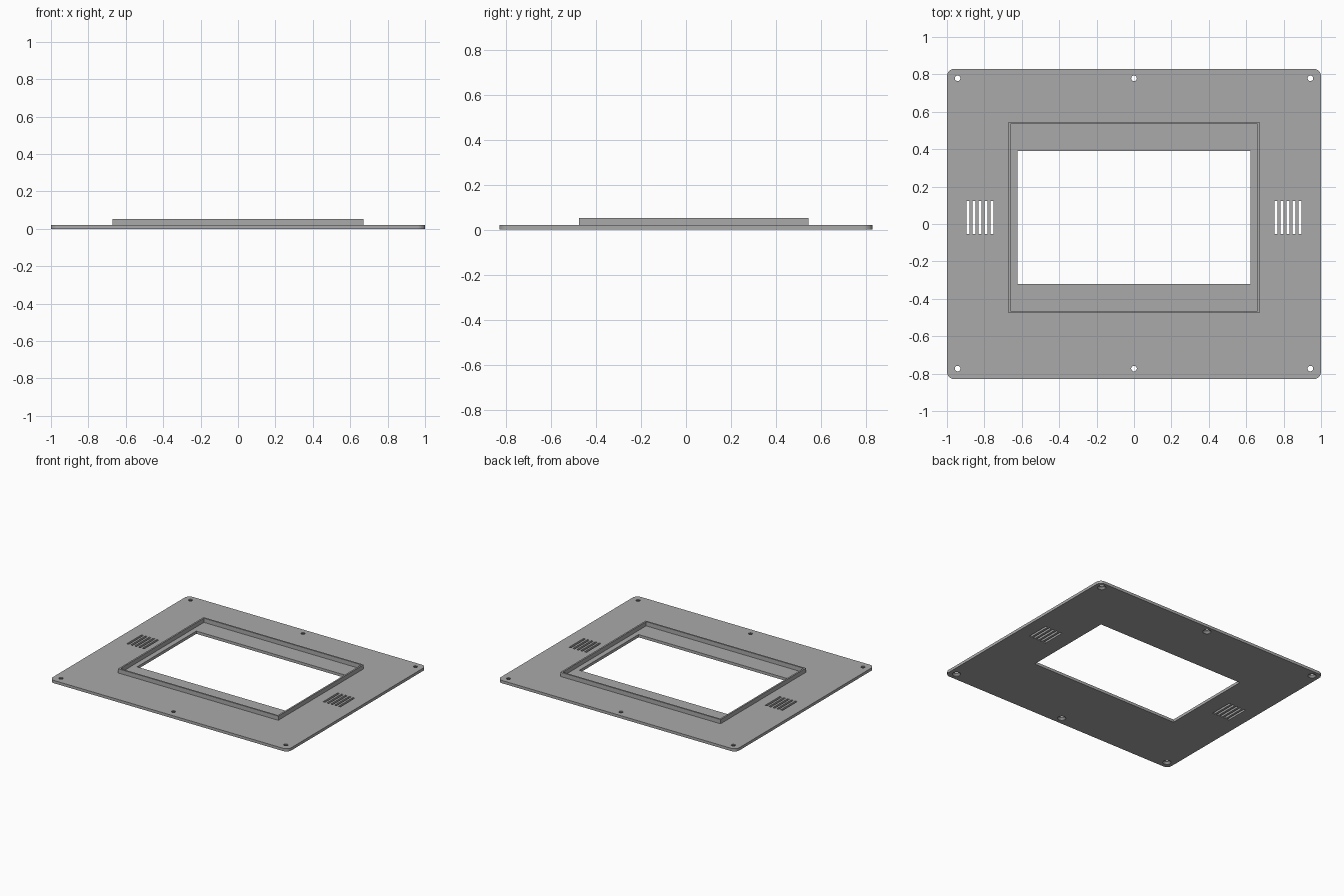
import bpy
import bmesh
from math import pi, sin, cos
from mathutils import Matrix, Vector

cube = bpy.data.objects.get("Cube")
if cube:
    bpy.data.objects.remove(cube, do_unlink=True)

HALF_X, HALF_Y = 1.0, 0.83
PLATE_TOP, FRAME_TOP = 0.021, 0.053

grey = bpy.data.materials.new("plain grey")
grey.use_nodes = True
grey.diffuse_color = (0.4, 0.4, 0.4, 1)
grey.node_tree.nodes["Principled BSDF"].inputs["Base Color"].default_value = grey.diffuse_color


def make_object(name, bm):
    bmesh.ops.recalc_face_normals(bm, faces=bm.faces)
    mesh = bpy.data.meshes.new(name)
    bm.to_mesh(mesh)
    bm.free()
    mesh.materials.append(grey)
    obj = bpy.data.objects.new(name, mesh)
    bpy.context.collection.objects.link(obj)
    return obj


def add_box(bm, x0, x1, y0, y1, z0, z1):
    centre = Vector((x0 + x1, y0 + y1, z0 + z1)) / 2
    size = Matrix.Diagonal((x1 - x0, y1 - y0, z1 - z0, 1))
    return bmesh.ops.create_cube(bm, size=1, matrix=Matrix.Translation(centre) @ size)["verts"]


def add_lathe(bm, x, y, profile, sides=24):
    """Closed solid from (radius, height) rings, bottom to top."""
    rings = [[bm.verts.new((x + r * cos(2 * pi * i / sides), y + r * sin(2 * pi * i / sides), z))
              for i in range(sides)] for r, z in profile]
    for low, high in zip(rings, rings[1:]):
        for i in range(sides):
            j = (i + 1) % sides
            bm.faces.new((low[i], low[j], high[j], high[i]))
    bm.faces.new(rings[0][::-1])
    bm.faces.new(rings[-1])


def cut(obj, cutter):
    """Subtract the cutter, keep the result, and drop the cutter."""
    mod = obj.modifiers.new("cut", "BOOLEAN")
    mod.operation = "DIFFERENCE"
    mod.solver = "EXACT"
    mod.object = cutter
    graph = bpy.context.evaluated_depsgraph_get()
    mesh = bpy.data.meshes.new_from_object(obj.evaluated_get(graph))
    obj.modifiers.clear()
    obj.data = mesh
    bpy.data.objects.remove(cutter, do_unlink=True)


# Plate with rounded corners
bm = bmesh.new()
add_box(bm, -HALF_X, HALF_X, -HALF_Y, HALF_Y, 0, PLATE_TOP)
upright = [e for e in bm.edges if abs(e.verts[0].co.z - e.verts[1].co.z) > 0.01]
bmesh.ops.bevel(bm, geom=upright, offset=0.04, segments=8, profile=0.5, affect="EDGES")
plate = make_object("panel_plate", bm)

# Screen opening, vent slots and countersunk screw holes
bm = bmesh.new()
add_box(bm, -0.622, 0.622, -0.32, 0.389, -0.1, 0.1)
for side in (-1, 1):
    for i in range(5):
        x = side * (0.758 + 0.0323 * i)
        add_box(bm, x - 0.008, x + 0.008, -0.053, 0.123, -0.1, 0.1)
for x in (-0.943, 0, 0.943):
    for y in (-0.773, 0.779):
        add_lathe(bm, x, y, [(0.029, -0.01), (0.029, 0.001), (0.015, 0.014), (0.015, 0.1)])
cut(plate, make_object("opening_cutter", bm))

# Raised rim around the screen recess
bm = bmesh.new()
add_box(bm, -0.672, 0.672, -0.477, 0.546, PLATE_TOP - 0.005, FRAME_TOP)
rim = make_object("screen_rim", bm)
bm = bmesh.new()
add_box(bm, -0.66, 0.66, -0.465, 0.534, -0.1, 0.1)
cut(rim, make_object("rim_cutter", bm))
